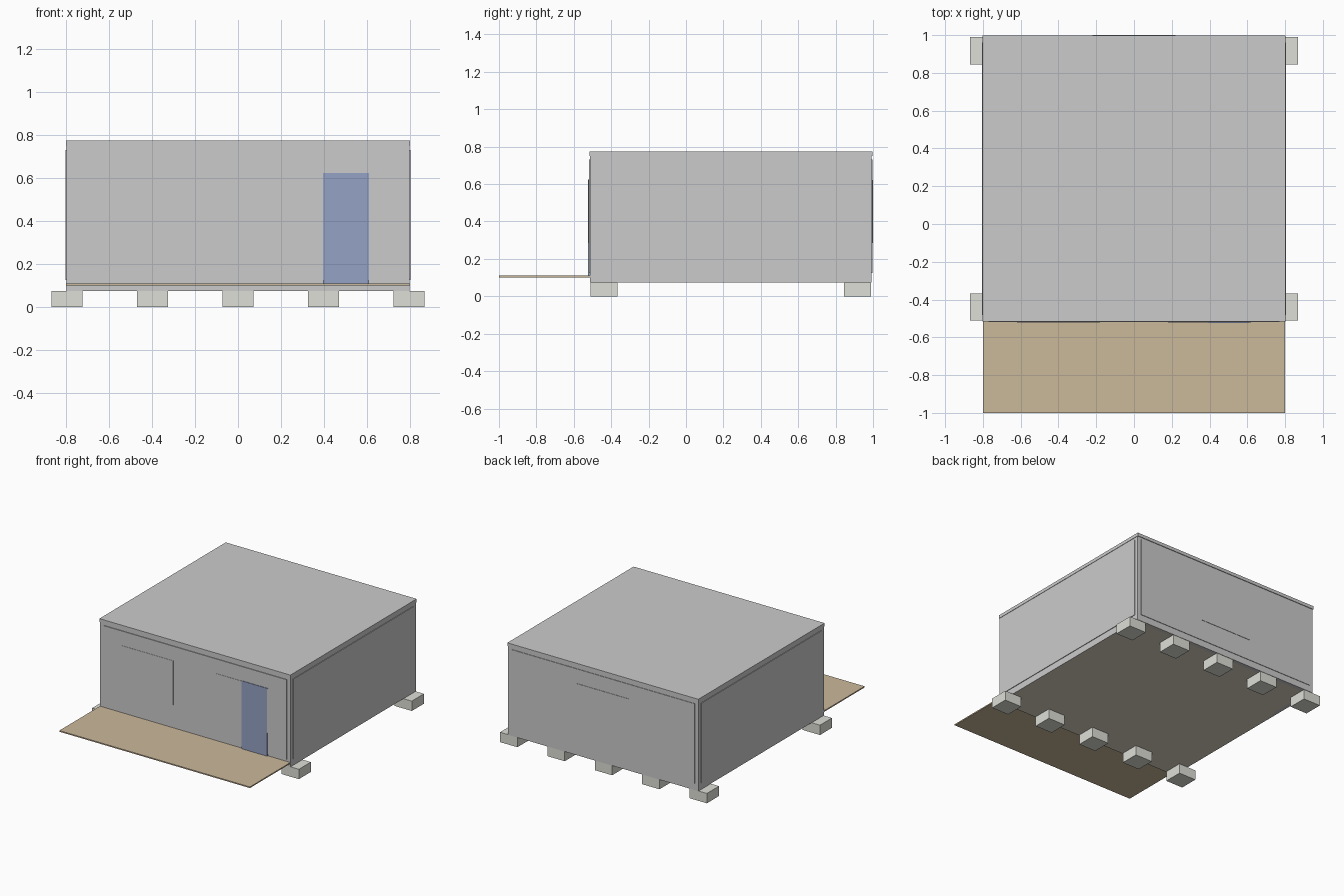
import bpy
import bmesh

if "Cube" in bpy.data.objects:
    bpy.data.objects.remove(bpy.data.objects["Cube"])


def material(name, rgb):
    m = bpy.data.materials.new(name)
    m.diffuse_color = (*rgb, 1)
    m.use_nodes = True
    m.node_tree.nodes["Principled BSDF"].inputs["Base Color"].default_value = m.diffuse_color
    return m


wood = material("deck_wood", (0.60, 0.48, 0.33))
blue = material("door_blue", (0.30, 0.36, 0.56))
base = material("floor_underside", (0.72, 0.66, 0.55))
stone = material("concrete", (0.74, 0.74, 0.69))


def box(name, x, y, z, mat=None):
    """Box from (min, max) ranges on each axis."""
    bm = bmesh.new()
    bmesh.ops.create_cube(bm, size=1)
    for v in bm.verts:
        v.co = [r[0] if c < 0 else r[1] for c, r in zip(v.co, (x, y, z))]
    me = bpy.data.meshes.new(name)
    bm.to_mesh(me)
    bm.free()
    ob = bpy.data.objects.new(name, me)
    bpy.context.collection.objects.link(ob)
    if mat:
        me.materials.append(mat)
    return ob


X = 0.798              # half width of the cabin
Y0, Y1 = -0.513, 0.992  # front and back of the cabin
T = 0.03               # wall thickness
Z0, Z1 = 0.075, 0.75   # underside of floor and roof
PZ = (0.125, 0.732)    # height range of the cladding panels

# Foundation blocks in two rows of five
for row, y in (("front", (-0.51, -0.367)), ("back", (0.845, 0.99))):
    for i in range(5):
        cx = (i - 2) * 0.398
        box(f"{row}_foundation_{i + 1}", (cx - 0.0725, cx + 0.0725), y, (0, Z0), stone)

# Floor, roof slab with a slight lip, and front deck
box("floor", (-X, X), (Y0, Y1), (Z0, 0.11), base)
box("roof", (-0.802, 0.802), (-0.517, 0.998), (Z1, 0.775))
box("front_deck", (-0.8, 0.8), (-1.0, Y0), (0.101, 0.11), wood)

# Perimeter walls wrap the floor edge
E = 0.001
box("front_wall", (-X - E, X + E), (Y0 - E, Y0 + T), (Z0, Z1))
box("back_wall", (-X - E, X + E), (Y1 - T, Y1 + E), (Z0, Z1))
for side, s in (("left", -1), ("right", 1)):
    box(f"{side}_wall", sorted((s * (X - T), s * (X + E))), (Y0 + T, Y1 - T), (Z0, Z1))
    box(f"{side}_panel", sorted((s * (X - 0.005), s * 0.804)), (Y0 + T, Y1 - T), PZ)

# Cladding panels on front and back
box("front_panel", (-0.77, 0.77), (-0.519, Y0), PZ)
box("back_panel", (-0.77, 0.77), (Y1, 0.997), PZ)

# Flush windows and the door
WZ = (0.285, 0.622)
box("front_left_window", (-0.62, -0.18), (-0.521, -0.51), WZ)
box("front_right_window", (0.18, 0.62), (-0.521, -0.51), WZ)
box("back_window", (-0.22, 0.22), (0.99, 1.0), WZ)
box("door", (0.395, 0.61), (-0.523, -0.51), (0.108, 0.625), blue)
